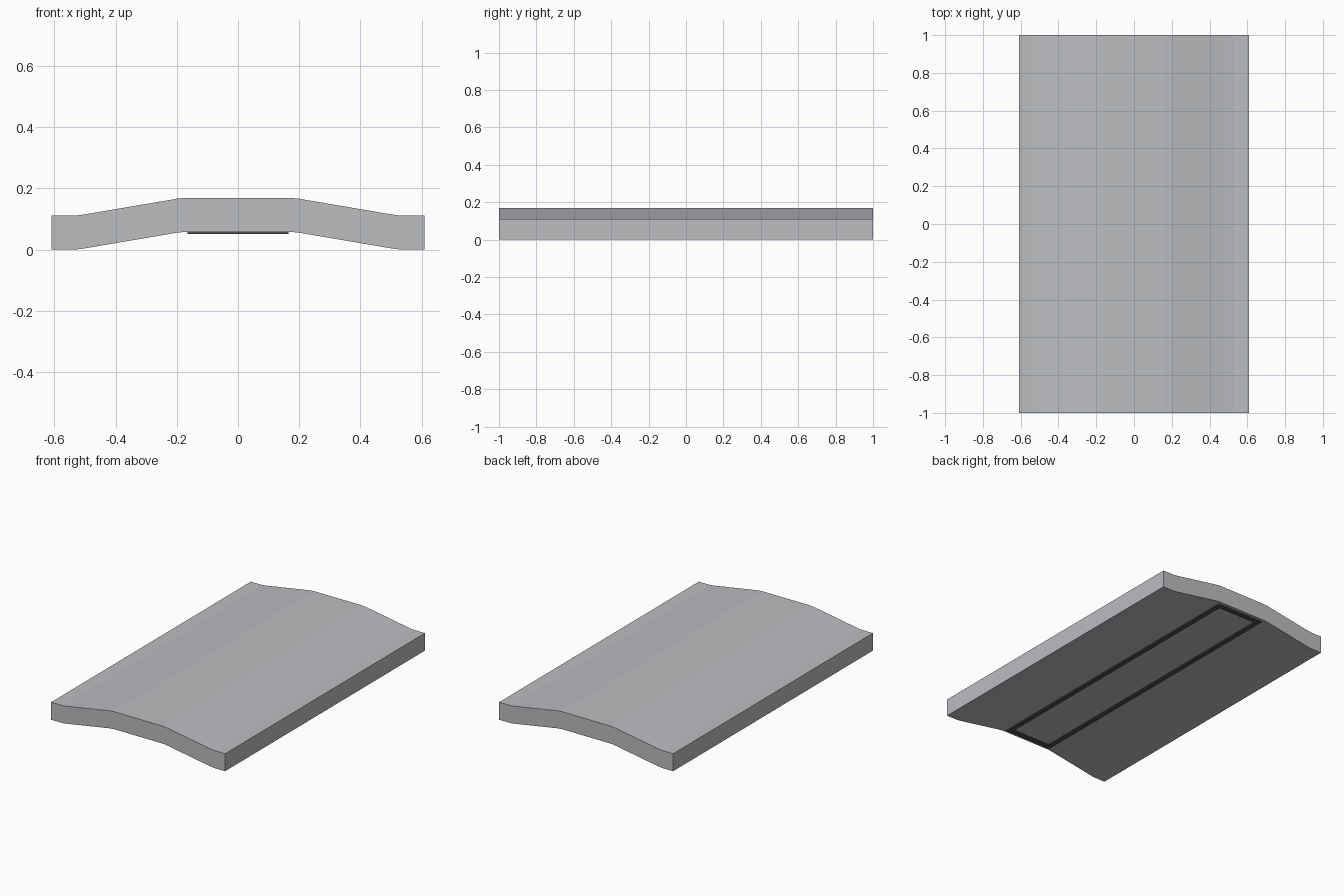
import bpy, bmesh

if "Cube" in bpy.data.objects:
    bpy.data.objects.remove(bpy.data.objects["Cube"], do_unlink=True)


def material(name, color):
    m = bpy.data.materials.new(name)
    m.use_nodes = True
    m.diffuse_color = (*color, 1)
    m.node_tree.nodes["Principled BSDF"].inputs["Base Color"].default_value = (*color, 1)
    return m


def add_object(name, bm, mat):
    bmesh.ops.recalc_face_normals(bm, faces=bm.faces)
    mesh = bpy.data.meshes.new(name)
    bm.to_mesh(mesh)
    bm.free()
    mesh.materials.append(mat)
    obj = bpy.data.objects.new(name, mesh)
    bpy.context.collection.objects.link(obj)
    return obj


grey = material("light grey", (0.50, 0.51, 0.53))
dark = material("dark grey", (0.08, 0.08, 0.09))

# Raised slab: constant thickness, mirrored crown profile swept along y
half = [(0.61, 0), (0.53, 0), (0.50, 0.004), (0.20, 0.055), (0.17, 0.058)]
crown = half + [(-x, z) for x, z in reversed(half)]
thickness = 0.111
bm = bmesh.new()
strip = [[bm.verts.new((x, y, z)) for x, z in crown] for y in (-1, 1)]
faces = [bm.faces.new((strip[0][i], strip[0][i + 1], strip[1][i + 1], strip[1][i]))
         for i in range(len(crown) - 1)]
extruded = bmesh.ops.extrude_face_region(bm, geom=faces, use_keep_orig=True)["geom"]
bmesh.ops.translate(bm, vec=(0, 0, thickness),
                    verts=[v for v in extruded if isinstance(v, bmesh.types.BMVert)])
slab = add_object("slab", bm, grey)

# Thin rectangular seal ring on the flat underside
bm = bmesh.new()
outer, inner = (0.165, 0.98), (0.135, 0.95)
signs = [(-1, -1), (1, -1), (1, 1), (-1, 1)]
rings = [[bm.verts.new((sx * w, sy * l, z)) for sx, sy in signs]
         for (w, l), z in ((outer, 0.051), (inner, 0.051), (inner, 0.059), (outer, 0.059))]
for k in range(4):
    a, b = rings[k], rings[(k + 1) % 4]
    for i in range(4):
        j = (i + 1) % 4
        bm.faces.new((a[i], a[j], b[j], b[i]))
add_object("underside_seal", bm, dark)
